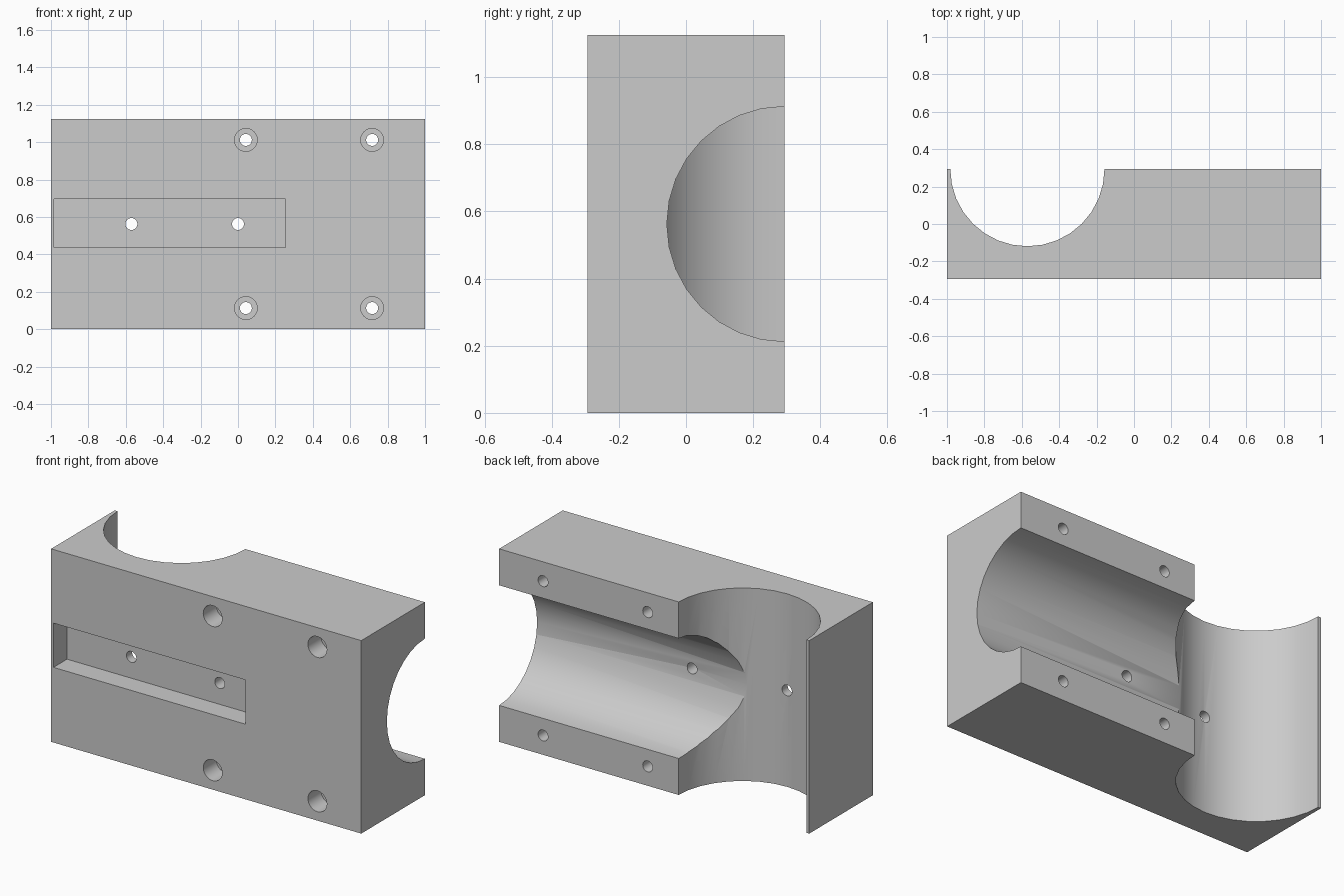
import bpy, math

if "Cube" in bpy.data.objects:
    bpy.data.objects.remove(bpy.data.objects["Cube"])

W, D, H = 2.0, 0.586, 1.125      # block size
FRONT, BACK, MID = -D / 2, D / 2, H / 2
HOLE_R = 0.032

grey = bpy.data.materials.new("plain grey")
grey.diffuse_color = (0.6, 0.6, 0.6, 1)
grey.use_nodes = True
grey.node_tree.nodes["Principled BSDF"].inputs["Base Color"].default_value = grey.diffuse_color


def box(name, lo, hi):
    bpy.ops.mesh.primitive_cube_add(size=1, location=[(a + b) / 2 for a, b in zip(lo, hi)])
    ob = bpy.context.object
    ob.name = name
    ob.scale = [b - a for a, b in zip(lo, hi)]
    bpy.ops.object.transform_apply(location=True, rotation=True, scale=True)
    ob.data.materials.append(grey)
    return ob


def rod(name, r, length, centre, rot=(0, 0, 0), sides=32):
    bpy.ops.mesh.primitive_cylinder_add(vertices=sides, radius=r, depth=length,
                                        location=centre, rotation=rot)
    ob = bpy.context.object
    ob.name = name
    bpy.ops.object.transform_apply(location=True, rotation=True, scale=True)
    ob.data.materials.append(grey)
    return ob


block = box("clamp_block", (-W / 2, FRONT, 0), (W / 2, BACK, H))

# Half-round channels: one upright, one lying along x that runs into it
cutters = [
    rod("upright_channel_cutter", 0.412, H + 0.4, (-0.57, BACK, MID)),
    rod("cross_channel_cutter", 0.35, 1.77, (0.315, BACK, MID), (0, math.pi / 2, 0)),
    # Slot in the front face
    box("slot_cutter", (-0.985, FRONT - 0.1, 0.438), (0.255, FRONT + 0.125, 0.696)),
]

ALONG_Y = (math.pi / 2, 0, 0)

# Two holes through the slot floor
for x in (-0.57, 0.0):
    cutters.append(rod("slot_hole_cutter", HOLE_R, 1, (x, 0, MID), ALONG_Y, 24))

# Four counterbored bolt holes
for x in (0.042, 0.717):
    for z in (0.113, H - 0.113):
        cutters.append(rod("bolt_hole_cutter", HOLE_R, 1, (x, 0, z), ALONG_Y, 24))
        cutters.append(rod("counterbore_cutter", 0.061, 0.24, (x, FRONT, z), ALONG_Y, 32))

# Cut everything out of the block
bpy.ops.object.select_all(action='DESELECT')
bpy.context.view_layer.objects.active = block
block.select_set(True)
for c in cutters:
    m = block.modifiers.new(c.name, 'BOOLEAN')
    m.operation, m.solver, m.object = 'DIFFERENCE', 'EXACT', c
    bpy.ops.object.modifier_apply(modifier=m.name)
for c in cutters:
    bpy.data.objects.remove(c, do_unlink=True)

bpy.ops.object.shade_smooth_by_angle(angle=math.radians(30))
